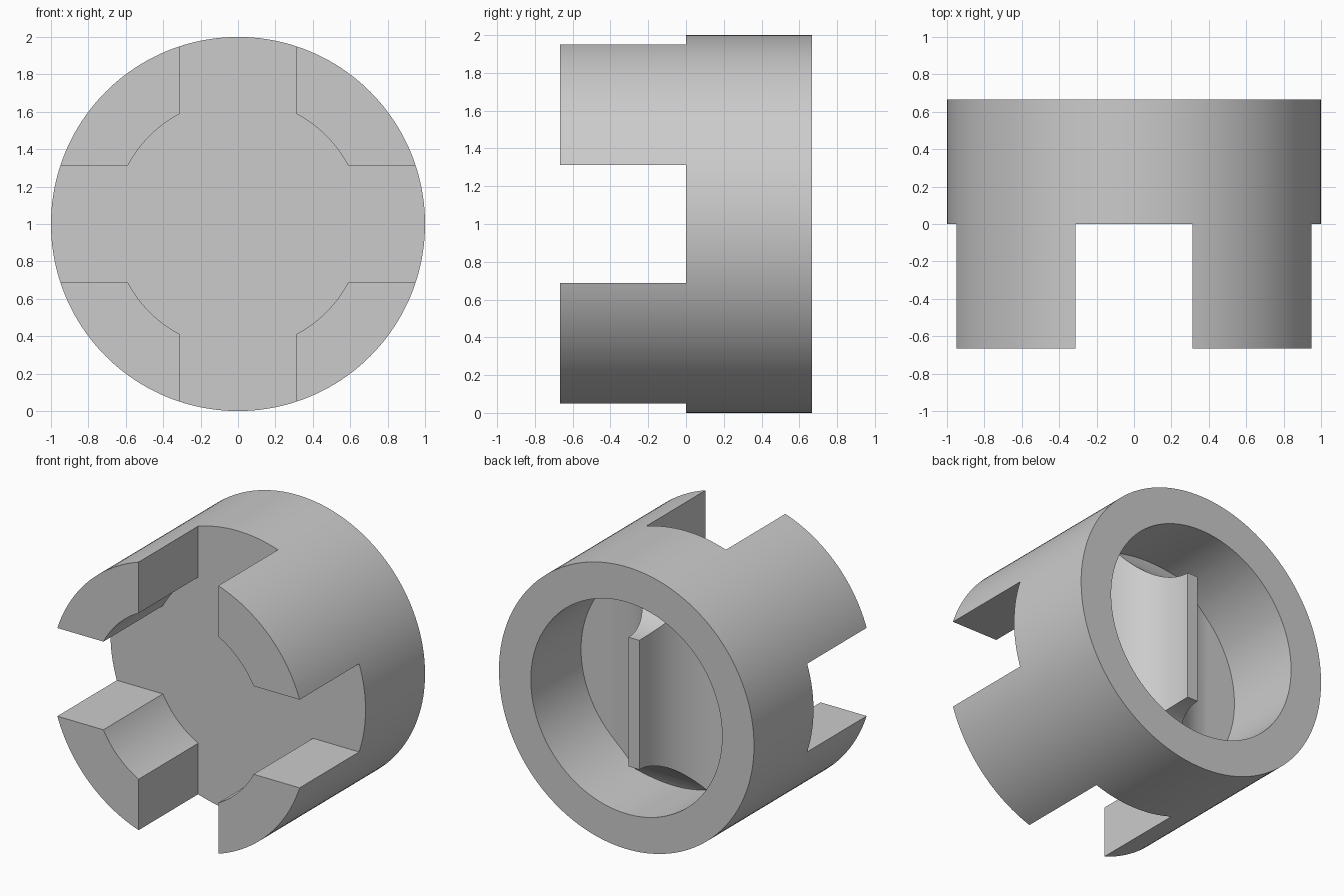
import bpy, bmesh, math
from mathutils import Matrix, Vector

cube = bpy.data.objects.get("Cube")
if cube:
    bpy.data.objects.remove(cube, do_unlink=True)

HALF = 2 / 3        # half length along y
FLOOR = 0.104       # bottom of the rear bore
CREST = 0.583       # rear edge of the grip bar
SLOT = 0.3125       # half width of the front slots
CENTRE = Vector((0, 0, 1))

grey = bpy.data.materials.new("plain grey")
grey.use_nodes = True
grey.diffuse_color = (0.6, 0.6, 0.6, 1)
grey.node_tree.nodes["Principled BSDF"].inputs["Base Color"].default_value = (0.6, 0.6, 0.6, 1)


def finish(name, bm):
    bmesh.ops.recalc_face_normals(bm, faces=bm.faces[:])
    mesh = bpy.data.meshes.new(name)
    bm.to_mesh(mesh)
    bm.free()
    mesh.materials.append(grey)
    ob = bpy.data.objects.new(name, mesh)
    bpy.context.collection.objects.link(ob)
    return ob


def cylinder(name, radius, y0, y1):
    bm = bmesh.new()
    place = Matrix.Translation(CENTRE + Vector((0, (y0 + y1) / 2, 0))) @ Matrix.Rotation(math.pi / 2, 4, 'X')
    bmesh.ops.create_cone(bm, cap_ends=True, segments=160, radius1=radius,
                          radius2=radius, depth=y1 - y0, matrix=place)
    return finish(name, bm)


def loft(name, sections):
    """Stack of rectangles: (y, half width, half height)."""
    bm = bmesh.new()
    rings = [[bm.verts.new(CENTRE + Vector((sx * w, y, sz * h)))
              for sx, sz in ((-1, -1), (1, -1), (1, 1), (-1, 1))] for y, w, h in sections]
    for a, b in zip(rings, rings[1:]):
        for i in range(4):
            j = (i + 1) % 4
            bm.faces.new((a[i], a[j], b[j], b[i]))
    bm.faces.new(rings[0])
    bm.faces.new(rings[-1])
    return finish(name, bm)


def cut(target, cutter):
    cutter.hide_render = True
    mod = target.modifiers.new("cut", 'BOOLEAN')
    mod.operation = 'DIFFERENCE'
    mod.solver = 'EXACT'
    mod.object = cutter
    bpy.context.view_layer.objects.active = target
    bpy.ops.object.modifier_apply(modifier=mod.name)
    bpy.data.objects.remove(cutter, do_unlink=True)


# Body: one round block
body = cylinder("slotted_cap_body", 1, -HALF, HALF)

# Front: round core and crossing slots leave four teeth
cut(body, cylinder("front_core", HALF, -1, 0))
cut(body, loft("upright_slot", [(-1, SLOT, 2), (0, SLOT, 2)]))
cut(body, loft("level_slot", [(-1, 2, SLOT), (0, 2, SLOT)]))

# Rear: bore around a grip bar that flares into the floor
radius = CREST - FLOOR
steps = 28
sections = []
for i in range(steps + 1):
    a = math.pi / 2 * i / steps
    flare = radius * (1 - math.cos(a))
    sections.append((CREST - radius * math.sin(a), 0.042 + flare, 0.458 + flare))
sections.append((FLOOR - 0.2, 0.042 + radius, 0.458 + radius))
bore = cylinder("rear_bore", 0.75, FLOOR, 1)
cut(bore, loft("grip_bar", sections))
cut(body, bore)

# Smooth round walls, sharp edges
bpy.ops.object.select_all(action='DESELECT')
body.select_set(True)
bpy.context.view_layer.objects.active = body
bpy.ops.object.shade_smooth_by_angle(angle=math.radians(25))
